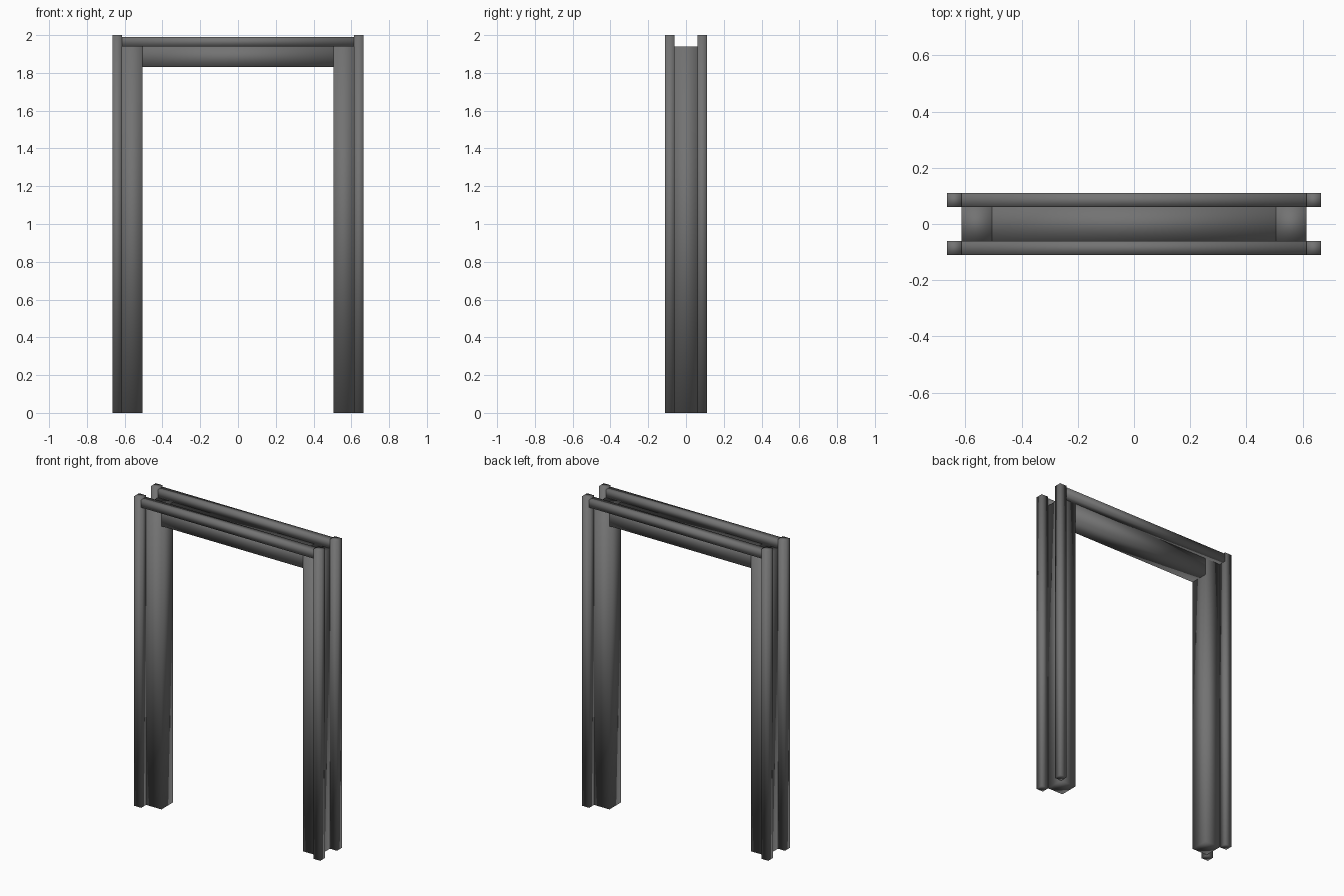
import bpy
import bmesh
from mathutils import Matrix, Vector

cube = bpy.data.objects.get("Cube")
if cube:
    bpy.data.objects.remove(cube, do_unlink=True)

# Single dark grey finish
grey = bpy.data.materials.new("dark grey")
grey.use_nodes = True
colour = (0.17, 0.17, 0.17, 1)
grey.diffuse_color = colour
grey.node_tree.nodes["Principled BSDF"].inputs["Base Color"].default_value = colour


def smooth_box(name, low, high):
    """Closed box between two corners, with soft shading across its edges."""
    low, high = Vector(low), Vector(high)
    bm = bmesh.new()
    bmesh.ops.create_cube(bm, size=1, matrix=Matrix.Diagonal((*(high - low), 1)))
    for face in bm.faces:
        face.smooth = True
    mesh = bpy.data.meshes.new(name)
    bm.to_mesh(mesh)
    bm.free()
    mesh.materials.append(grey)
    obj = bpy.data.objects.new(name, mesh)
    obj.location = (low + high) / 2
    bpy.context.collection.objects.link(obj)


WIDTH, DEPTH, HEIGHT = 0.665, 0.11, 2.0   # outer half width, half depth, height
TRIM = 0.05                               # thickness of the trim strips
OPENING, LINTEL_LOW, LINTEL_TOP = 0.505, 1.83, 1.94
jamb_x, jamb_y = WIDTH - TRIM, DEPTH - TRIM

# Jambs and the lintel between them
for side, sx in (("left", 1), ("right", -1)):
    xs = sorted((sx * OPENING, sx * jamb_x))
    smooth_box(side + "_jamb", (xs[0], -jamb_y, 0), (xs[1], jamb_y, LINTEL_TOP))
smooth_box("lintel", (-OPENING, -jamb_y, LINTEL_LOW), (OPENING, jamb_y, LINTEL_TOP))

# Trim posts on the corners and trim rails along the top
for face, sy in (("front", -1), ("back", 1)):
    ys = sorted((sy * jamb_y, sy * DEPTH))
    for side, sx in (("left", 1), ("right", -1)):
        xs = sorted((sx * jamb_x, sx * WIDTH))
        smooth_box(f"{face}_{side}_trim_post", (xs[0], ys[0], 0), (xs[1], ys[1], HEIGHT))
    smooth_box(face + "_trim_rail", (-jamb_x, ys[0], LINTEL_TOP),
               (jamb_x, ys[1], LINTEL_TOP + TRIM))
